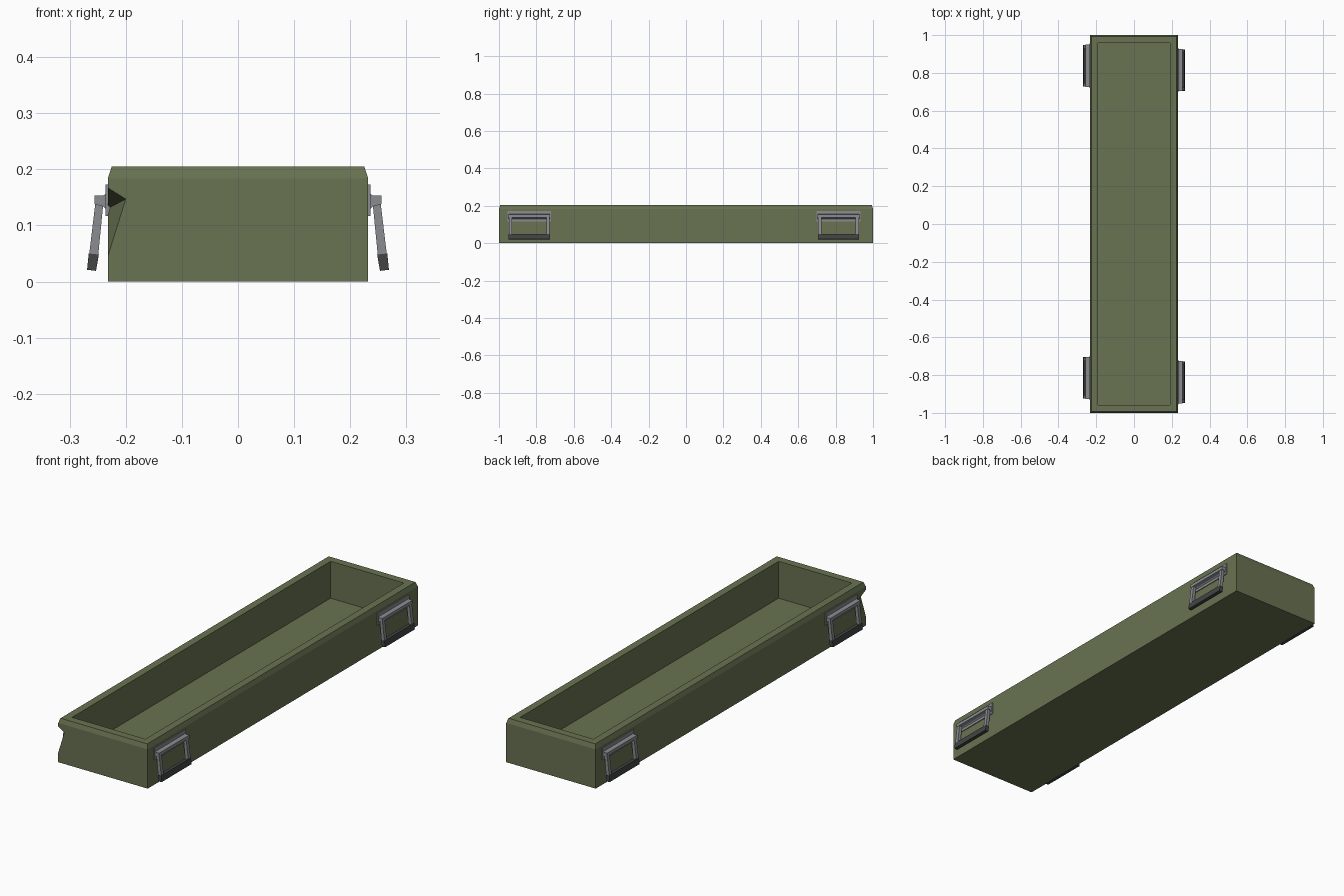
import bpy, bmesh
from mathutils import Vector

if "Cube" in bpy.data.objects:
    bpy.data.objects.remove(bpy.data.objects["Cube"])


def material(name, rgb):
    m = bpy.data.materials.new(name)
    m.diffuse_color = (*rgb, 1)
    m.use_nodes = True
    m.node_tree.nodes["Principled BSDF"].inputs["Base Color"].default_value = m.diffuse_color
    return m


OLIVE = material("olive paint", (0.14, 0.168, 0.083))
GREY = material("grey metal", (0.26, 0.265, 0.285))
DARK = material("dark grip", (0.055, 0.058, 0.058))


def finish(name, bm, mat):
    bmesh.ops.recalc_face_normals(bm, faces=bm.faces)
    me = bpy.data.meshes.new(name)
    bm.to_mesh(me)
    bm.free()
    me.materials.append(mat)
    ob = bpy.data.objects.new(name, me)
    bpy.context.collection.objects.link(ob)
    return ob


def prism(name, profile, y0, y1, side, mat):
    """x-z profile extruded along y; side mirrors x."""
    bm = bmesh.new()
    a = [bm.verts.new((x * side, y0, z)) for x, z in profile]
    b = [bm.verts.new((x * side, y1, z)) for x, z in profile]
    bm.faces.new(a)
    bm.faces.new(b[::-1])
    n = len(profile)
    for i in range(n):
        j = (i + 1) % n
        bm.faces.new((a[i], b[i], b[j], a[j]))
    return finish(name, bm, mat)


# open tray: stacked rectangular rings (half x, half y, z)
rings = [(0.232, 1.0, 0.0), (0.232, 1.0, 0.184), (0.225, 0.993, 0.205),
         (0.19, 0.957, 0.205), (0.19, 0.957, 0.032)]
bm = bmesh.new()
loops = [[bm.verts.new((sx * x, sy * y, z))
          for sx, sy in ((-1, -1), (1, -1), (1, 1), (-1, 1))] for x, y, z in rings]
for lo, hi in zip(loops, loops[1:]):
    for i in range(4):
        j = (i + 1) % 4
        bm.faces.new((lo[i], lo[j], hi[j], hi[i]))
bm.faces.new(loops[0][::-1])
bm.faces.new(loops[-1])
tray = finish("tray_body", bm, OLIVE)

# dented front-left corner, cut with a wedge
top, low = Vector((-0.232, -1, 0.167)), Vector((-0.232, -1, 0.045))
apex, far = Vector((-0.2, -1, 0.147)), Vector((-0.232, -0.92, 0.13))
pts = [top + (top - apex + top - far) * 0.3, low + (low - apex + low - far) * 0.3,
       apex + (apex - far) * 0.2, far + (far - apex) * 0.2]
bm = bmesh.new()
v = [bm.verts.new(p) for p in pts]
for f in ((0, 1, 2), (0, 1, 3), (0, 2, 3), (1, 2, 3)):
    bm.faces.new([v[i] for i in f])
cutter = finish("dent_cutter", bm, OLIVE)
cutter.hide_render = True
mod = tray.modifiers.new("dent", 'BOOLEAN')
mod.operation = 'DIFFERENCE'
mod.solver = 'EXACT'
mod.object = cutter
bpy.context.view_layer.objects.active = tray
bpy.ops.object.modifier_apply(modifier=mod.name)
bpy.data.objects.remove(cutter)

# four drop handles, set point-symmetrically on the long sides
PLATE = [(0.228, 0.117), (0.236, 0.117), (0.236, 0.173), (0.228, 0.173)]
PIVOT = [(0.234, 0.157), (0.241, 0.153), (0.256, 0.153),
         (0.256, 0.138), (0.241, 0.134), (0.234, 0.128)]
LEG = [(0.240, 0.140), (0.254, 0.142), (0.265, 0.050), (0.249, 0.048)]
GRIP = [(0.248, 0.048), (0.266, 0.050), (0.269, 0.021), (0.253, 0.019)]
for side in (1, -1):
    for end, c in (("a", -0.838 * side), ("b", 0.815 * side)):
        tag = ("right_" if side > 0 else "left_") + end
        prism("handle_plate_" + tag, PLATE, c - 0.117, c + 0.117, side, GREY)
        prism("handle_pivot_" + tag, PIVOT, c - 0.112, c + 0.112, side, GREY)
        for s in (-1, 1):
            prism("handle_leg_" + tag, LEG, c + s * 0.1 - 0.009, c + s * 0.1 + 0.009, side, GREY)
        prism("handle_grip_" + tag, GRIP, c - 0.11, c + 0.11, side, DARK)
